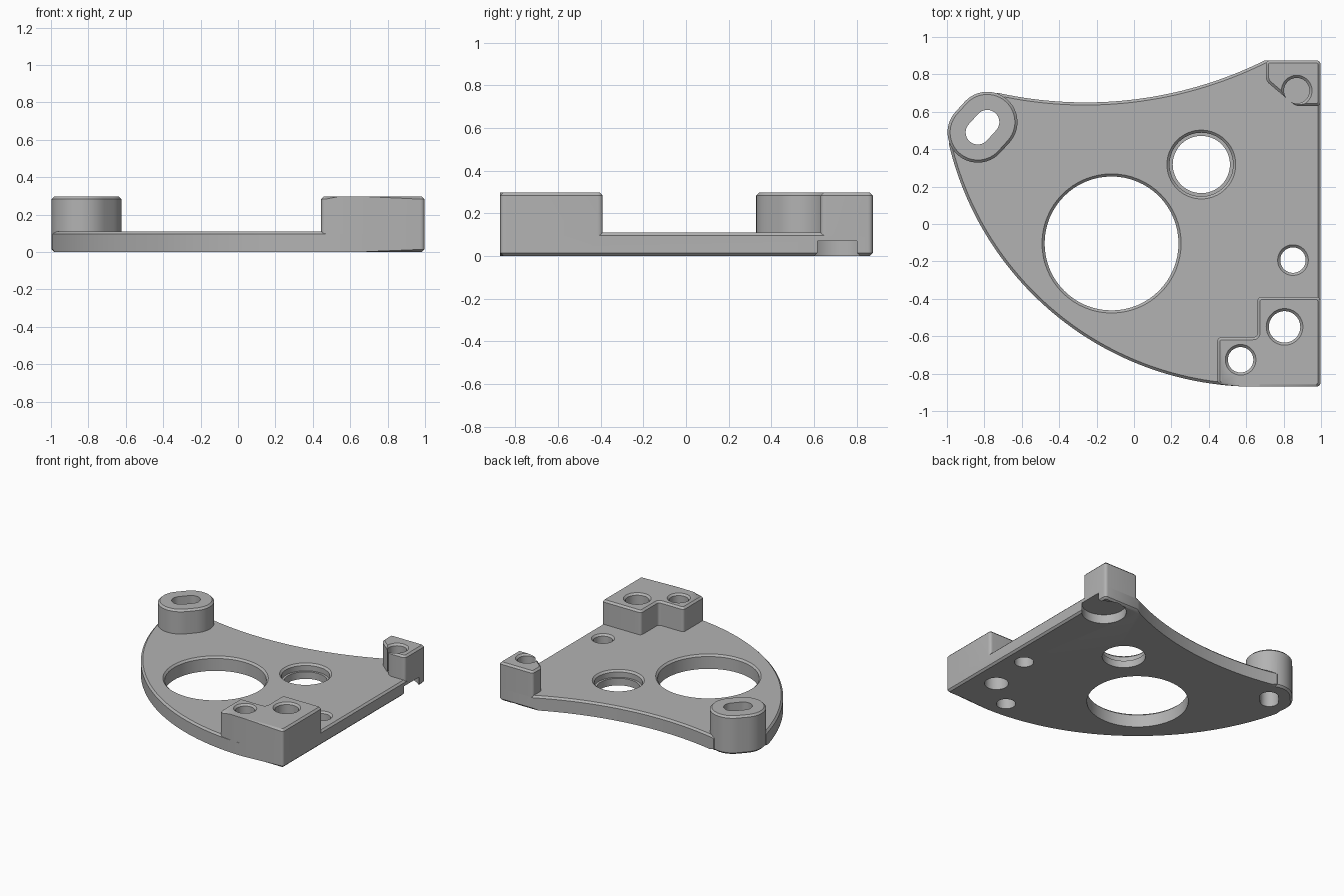
import bpy, bmesh, math
from mathutils import Vector

if "Cube" in bpy.data.objects:
    bpy.data.objects.remove(bpy.data.objects["Cube"], do_unlink=True)

THICK, TOP, CH = 0.11, 0.297, 0.014

metal = bpy.data.materials.new("light_grey")
metal.use_nodes = True
grey = (0.45, 0.45, 0.45, 1)
metal.diffuse_color = grey
metal.node_tree.nodes["Principled BSDF"].inputs["Base Color"].default_value = grey


def arc(cx, cy, r, a0, a1, n):
    """Points along an arc, angles in radians."""
    steps = [a0 + (a1 - a0) * i / n for i in range(n + 1)]
    return [(cx + r * math.cos(a), cy + r * math.sin(a)) for a in steps]


def rounded(points, t):
    """Round every corner of a polygon, t being the tangent length."""
    out = []
    for i, p in enumerate(points):
        p, a, b = Vector(p), Vector(points[i - 1]), Vector(points[(i + 1) % len(points)])
        s, e = p + (a - p).normalized() * t, p + (b - p).normalized() * t
        for k in range(6):
            u = k / 5
            out.append(s * (1 - u) ** 2 + p * 2 * u * (1 - u) + e * u * u)
    return out


def stadium(a, b, r):
    """Slot outline around two centres."""
    d = math.atan2(b[1] - a[1], b[0] - a[0])
    q = math.pi / 2
    return arc(*b, r, d - q, d + q, 24) + arc(*a, r, d + q, d + 3 * q, 24)


def prism(name, points, z0, z1, chamfer_low=0, chamfer_top=0):
    """Upright solid from an outline, with optional chamfered rims."""
    bm = bmesh.new()
    face = bm.faces.new([bm.verts.new((p[0], p[1], z0)) for p in points])
    new = bmesh.ops.extrude_face_region(bm, geom=[face])["geom"]
    for v in new:
        if isinstance(v, bmesh.types.BMVert):
            v.co.z = z1
    for z, c in ((z0, chamfer_low), (z1, chamfer_top)):
        if c:
            rim = [e for e in bm.edges if all(abs(v.co.z - z) < 1e-5 for v in e.verts)]
            bmesh.ops.bevel(bm, geom=rim, offset=c, segments=1, affect='EDGES')
    bmesh.ops.recalc_face_normals(bm, faces=bm.faces)
    mesh = bpy.data.meshes.new(name)
    bm.to_mesh(mesh)
    bm.free()
    mesh.materials.append(metal)
    ob = bpy.data.objects.new(name, mesh)
    bpy.context.collection.objects.link(ob)
    return ob


def hole_cutter(x, y, r, z0, z1):
    """Round cutter with a flared mouth at z1."""
    bm = bmesh.new()
    rings = []
    for rad, z in ((r, z0), (r, z1 - CH), (r + CH, z1), (r + CH, z1 + 0.1)):
        pts = arc(x, y, rad, 0, math.tau, 64)[:-1]
        rings.append([bm.verts.new((px, py, z)) for px, py in pts])
    bm.faces.new(rings[0][::-1])
    bm.faces.new(rings[-1])
    for lo, hi in zip(rings, rings[1:]):
        for i in range(64):
            j = (i + 1) % 64
            bm.faces.new((lo[i], lo[j], hi[j], hi[i]))
    mesh = bpy.data.meshes.new("hole_cutter")
    bm.to_mesh(mesh)
    bm.free()
    mesh.materials.append(metal)
    ob = bpy.data.objects.new("hole_cutter", mesh)
    bpy.context.collection.objects.link(ob)
    return ob


def combine(body, other, operation):
    other.hide_render = True
    mod = body.modifiers.new(operation.lower(), 'BOOLEAN')
    mod.operation, mod.solver, mod.object = operation, 'EXACT', other
    bpy.context.view_layer.objects.active = body
    bpy.ops.object.modifier_apply(modifier=mod.name)
    bpy.data.objects.remove(other, do_unlink=True)


# Fan shaped base plate
right, front, back = 0.997, -0.87, 0.875
corner_r = 0.025
a_hi = math.asin((0.875 - 2.81) / 2.16) % math.tau
hollow = arc(-0.26, 2.81, 2.16, math.atan2(-1.935, 0.96), math.atan2(-2.11, -0.47), 40)
belly = arc(0.65, 0.815, 1.685, math.pi + 0.23, 1.5 * math.pi, 56)
corners = rounded([(0.6, front), (right, front), (right, back), (0.6, back)], corner_r)[6:18]
plate = prism("mounting_plate", corners + hollow + belly, 0, THICK, CH, CH)

# Raised bosses
slot_a, slot_b = (-0.835, 0.49), (-0.785, 0.545)
bosses = [
    prism("slot_boss", stadium(slot_a, slot_b, 0.162), 0, TOP, CH, CH),
    prism("step_boss", rounded([(0.445, -0.856), (0.56, -0.868), (0.65, front), (right, front),
                                (right, -0.39), (0.66, -0.39), (0.66, -0.605),
                                (0.445, -0.605)], corner_r), 0.05, TOP, 0, CH),
    prism("corner_boss", rounded([(0.705, back), (0.705, 0.765), (0.865, 0.63),
                                  (right, 0.63), (right, back)], corner_r), 0.05, TOP, 0, CH),
]
for boss in bosses:
    combine(plate, boss, 'UNION')

# Holes: large, stepped, small, two through the step boss, one blind in the corner boss
for x, y, r, z0, z1 in ((-0.12, -0.104, 0.358, -0.1, THICK),
                        (0.36, 0.318, 0.153, -0.1, THICK),
                        (0.36, 0.318, 0.17, 0.055, THICK),
                        (0.85, -0.193, 0.068, -0.1, THICK),
                        (0.805, -0.55, 0.084, -0.1, TOP),
                        (0.57, -0.726, 0.068, -0.1, TOP),
                        (0.87, 0.713, 0.068, THICK, TOP)):
    combine(plate, hole_cutter(x, y, r, z0, z1), 'DIFFERENCE')

# Slot through its boss, and the underside recess below the corner boss
combine(plate, prism("slot_cutter", stadium(slot_a, slot_b, 0.065), -0.1, 0.4), 'DIFFERENCE')
recess = arc(0.87, 0.708, 0.157, 0, math.tau, 64)[:-1]
combine(plate, prism("recess_cutter", recess, -0.1, 0.07), 'DIFFERENCE')

# Smooth walls with crisp rims
bpy.ops.object.select_all(action='DESELECT')
plate.select_set(True)
bpy.context.view_layer.objects.active = plate
bpy.ops.object.shade_smooth_by_angle(angle=math.radians(30))
